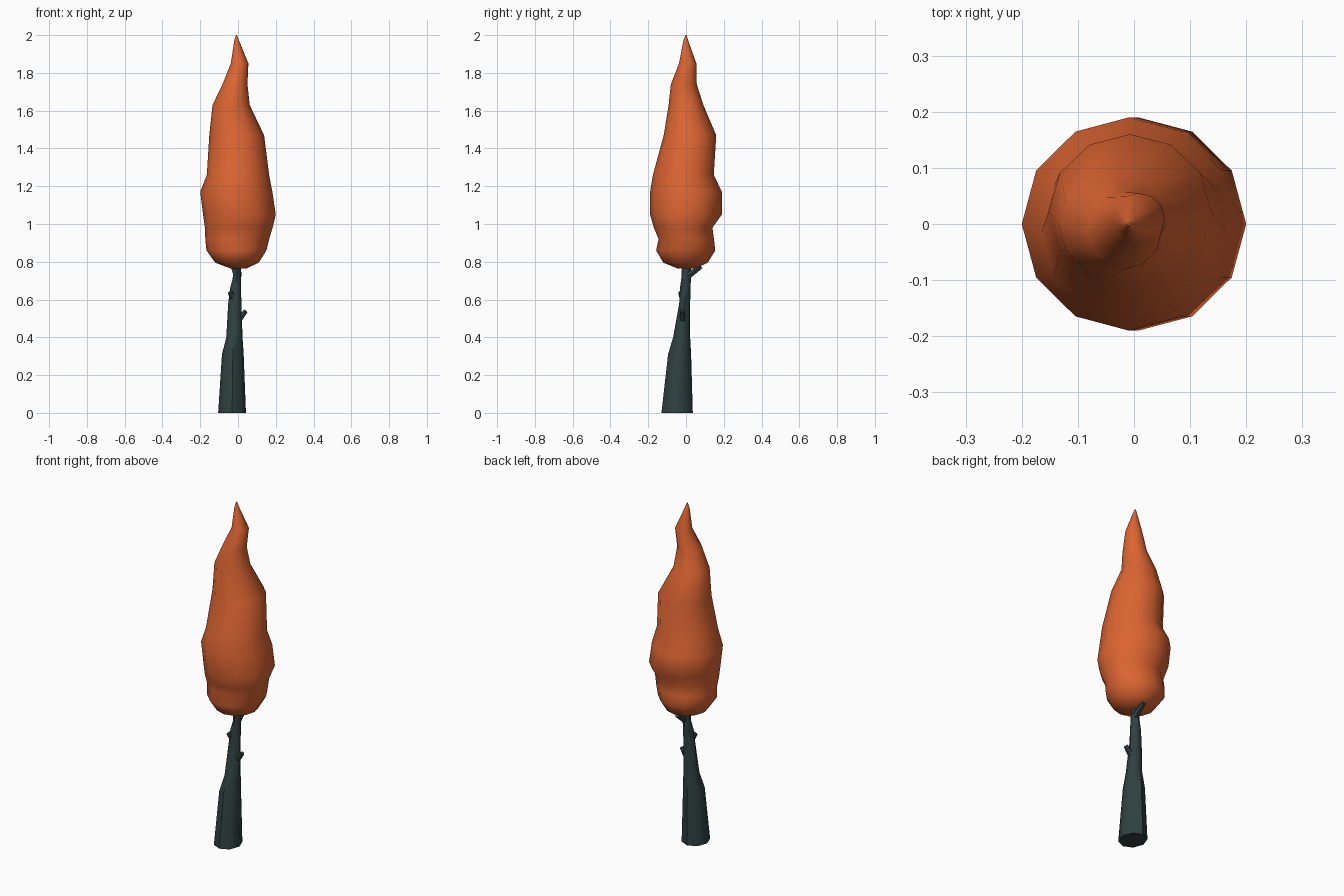
import bpy, bmesh, math
from mathutils import Vector

if "Cube" in bpy.data.objects:
    bpy.data.objects.remove(bpy.data.objects["Cube"])


def material(name, rgb):
    m = bpy.data.materials.new(name)
    m.diffuse_color = (*rgb, 1)
    m.use_nodes = True
    m.node_tree.nodes["Principled BSDF"].inputs["Base Color"].default_value = m.diffuse_color
    return m


leaf = material("autumn orange", (0.72, 0.13, 0.032))
bark = material("dark slate bark", (0.028, 0.052, 0.052))


def finish(name, bm, mat, angle):
    bmesh.ops.recalc_face_normals(bm, faces=bm.faces)
    me = bpy.data.meshes.new(name)
    bm.to_mesh(me)
    bm.free()
    ob = bpy.data.objects.new(name, me)
    bpy.context.collection.objects.link(ob)
    me.materials.append(mat)
    bpy.ops.object.select_all(action='DESELECT')
    ob.select_set(True)
    bpy.context.view_layer.objects.active = ob
    bpy.ops.object.shade_smooth_by_angle(angle=math.radians(angle))
    return ob


def skin(bm, rings):
    """Bridge successive vertex rings and cap both ends."""
    n = len(rings[0])
    for a, b in zip(rings, rings[1:]):
        for i in range(n):
            j = (i + 1) % n
            bm.faces.new((a[i], a[j], b[j], b[i]))
    bm.faces.new(rings[0])
    bm.faces.new(rings[-1])


def loft(name, sections, sides, mat, angle):
    """Sections are (z, xmin, xmax, ymin, ymax)."""
    bm = bmesh.new()
    rings = []
    for z, x0, x1, y0, y1 in sections:
        ring = []
        for i in range(sides):
            t = math.tau * i / sides
            ring.append(bm.verts.new(((x0 + x1) / 2 + (x1 - x0) / 2 * math.cos(t),
                                      (y0 + y1) / 2 + (y1 - y0) / 2 * math.sin(t), z)))
        rings.append(ring)
    skin(bm, rings)
    return finish(name, bm, mat, angle)


def twig(name, start, end, r0, r1):
    """Short tapered six-sided branch stub."""
    a, b = Vector(start), Vector(end)
    rot = (b - a).to_track_quat('Z', 'Y')
    bm = bmesh.new()
    rings = [[bm.verts.new(p + rot @ Vector((r * math.cos(math.tau * i / 6),
                                             r * math.sin(math.tau * i / 6), 0)))
              for i in range(6)] for p, r in ((a, r0), (b, r1))]
    skin(bm, rings)
    return finish(name, bm, bark, 40)


# Flame-shaped crown, read from the front and side outlines
loft("foliage", [
    (0.765, -0.04, 0.045, -0.045, 0.05),
    (0.795, -0.12, 0.11, -0.12, 0.115),
    (0.86, -0.167, 0.15, -0.158, 0.155),
    (0.92, -0.173, 0.165, -0.145, 0.148),
    (0.98, -0.175, 0.183, -0.17, 0.14),
    (1.05, -0.185, 0.20, -0.19, 0.19),
    (1.17, -0.20, 0.182, -0.19, 0.19),
    (1.26, -0.165, 0.165, -0.175, 0.147),
    (1.47, -0.152, 0.138, -0.118, 0.16),
    (1.63, -0.135, 0.062, -0.092, 0.092),
    (1.74, -0.082, 0.05, -0.08, 0.057),
    (1.85, -0.038, 0.055, -0.037, 0.055),
    (1.97, -0.02, 0.006, -0.014, 0.012),
    (2.0, -0.011, -0.006, -0.003, 0.003)], 12, leaf, 60)

# Tapering, leaning trunk
loft("trunk", [
    (0.0, -0.105, 0.042, -0.13, 0.036),
    (0.31, -0.085, 0.03, -0.095, 0.027),
    (0.40, -0.062, 0.024, -0.068, 0.022),
    (0.58, -0.052, 0.018, -0.036, 0.022),
    (0.66, -0.042, 0.016, -0.032, 0.024),
    (0.71, -0.028, 0.015, -0.025, 0.026),
    (0.85, -0.024, 0.014, -0.018, 0.024)], 8, bark, 45)

# Broken twigs
twig("side_twig", (0.0, -0.015, 0.49), (0.042, -0.02, 0.54), 0.02, 0.012)
twig("left_knob", (-0.02, -0.01, 0.60), (-0.042, -0.03, 0.64), 0.022, 0.013)
twig("back_twig", (0.0, 0.01, 0.725), (0.0, 0.08, 0.775), 0.02, 0.013)
twig("upper_twig", (-0.01, 0.0, 0.73), (-0.03, 0.0, 0.775), 0.016, 0.01)
